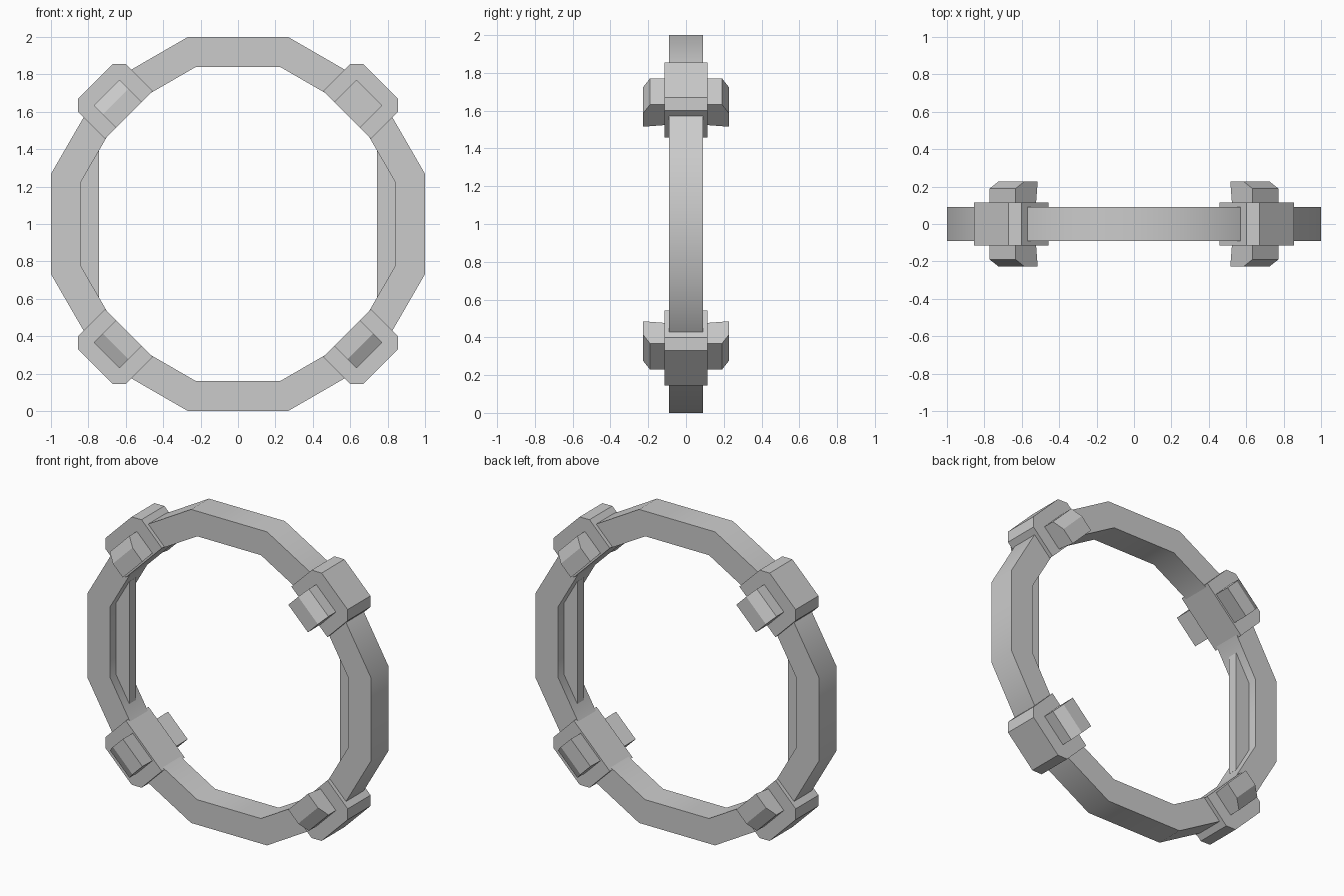
import bpy, bmesh
from math import sin, cos, pi, radians
from mathutils import Matrix

if "Cube" in bpy.data.objects:
    bpy.data.objects.remove(bpy.data.objects["Cube"])

CENTRE_Z = 1.0


def make_object(name, bm):
    bmesh.ops.recalc_face_normals(bm, faces=bm.faces)
    mesh = bpy.data.meshes.new(name)
    bm.to_mesh(mesh)
    bm.free()
    obj = bpy.data.objects.new(name, mesh)
    bpy.context.collection.objects.link(obj)
    return obj


def extrude(profile, to_3d, lo, hi):
    """Closed prism: profile points mapped to 3D at both depths."""
    bm = bmesh.new()
    a = [bm.verts.new(to_3d(p, q, lo)) for p, q in profile]
    b = [bm.verts.new(to_3d(p, q, hi)) for p, q in profile]
    bm.faces.new(a)
    bm.faces.new(b[::-1])
    n = len(a)
    for i in range(n):
        bm.faces.new((a[i], a[(i + 1) % n], b[(i + 1) % n], b[i]))
    return bm


def place(obj, angle):
    """Turn a part built along +x around the ring centre."""
    obj.data.transform(Matrix.Translation((0, 0, CENTRE_Z)) @ Matrix.Rotation(-angle, 4, 'Y'))


# Twelve-sided ring with a rectangular section
bm = bmesh.new()
section = [(1.0, -0.09), (1.0, 0.09), (0.84, 0.09), (0.84, -0.09)]
loops = []
for i in range(12):
    ang = radians(15 + 30 * i)
    loops.append([bm.verts.new((r / cos(pi / 12) * cos(ang), y,
                                CENTRE_Z + r / cos(pi / 12) * sin(ang))) for r, y in section])
for i in range(12):
    p, q = loops[i], loops[(i + 1) % 12]
    for k in range(4):
        bm.faces.new((p[k], q[k], q[(k + 1) % 4], p[(k + 1) % 4]))
ring = make_object("ring", bm)
bpy.context.view_layer.objects.active = ring
ring.select_set(True)
bpy.ops.object.shade_smooth_by_angle(angle=radians(35))
ring.select_set(False)

# Thin upright plates inside the left and right of the ring
plate = [(0.744, -0.39), (0.90, -0.39), (0.90, 0.39), (0.744, 0.39)]
for side, ang in (("right", 0), ("left", pi)):
    place(make_object(side + "_inner_plate",
                      extrude(plate, lambda p, q, d: (p, d, q), -0.032, 0.032)), ang)

# Chamfered clamp blocks on the diagonals, each with a lug front and back
clamp = [(0.826, -0.18), (1.029, -0.18), (1.078, -0.13),
         (1.078, 0.13), (1.029, 0.18), (0.826, 0.18)]
lug = [(0.84, 0.10), (0.993, 0.10), (0.993, 0.19), (0.925, 0.228), (0.826, 0.228)]
corners = {"upper_right": 45, "upper_left": 135, "lower_left": 225, "lower_right": 315}
for corner, deg in corners.items():
    ang = radians(deg)
    place(make_object(corner + "_clamp",
                      extrude(clamp, lambda p, q, d: (p, d, q), -0.115, 0.115)), ang)
    for face, s in (("front", -1), ("back", 1)):
        place(make_object(corner + "_" + face + "_lug",
                          extrude(lug, lambda p, q, d: (p, s * q, d), -0.098, 0.098)), ang)
